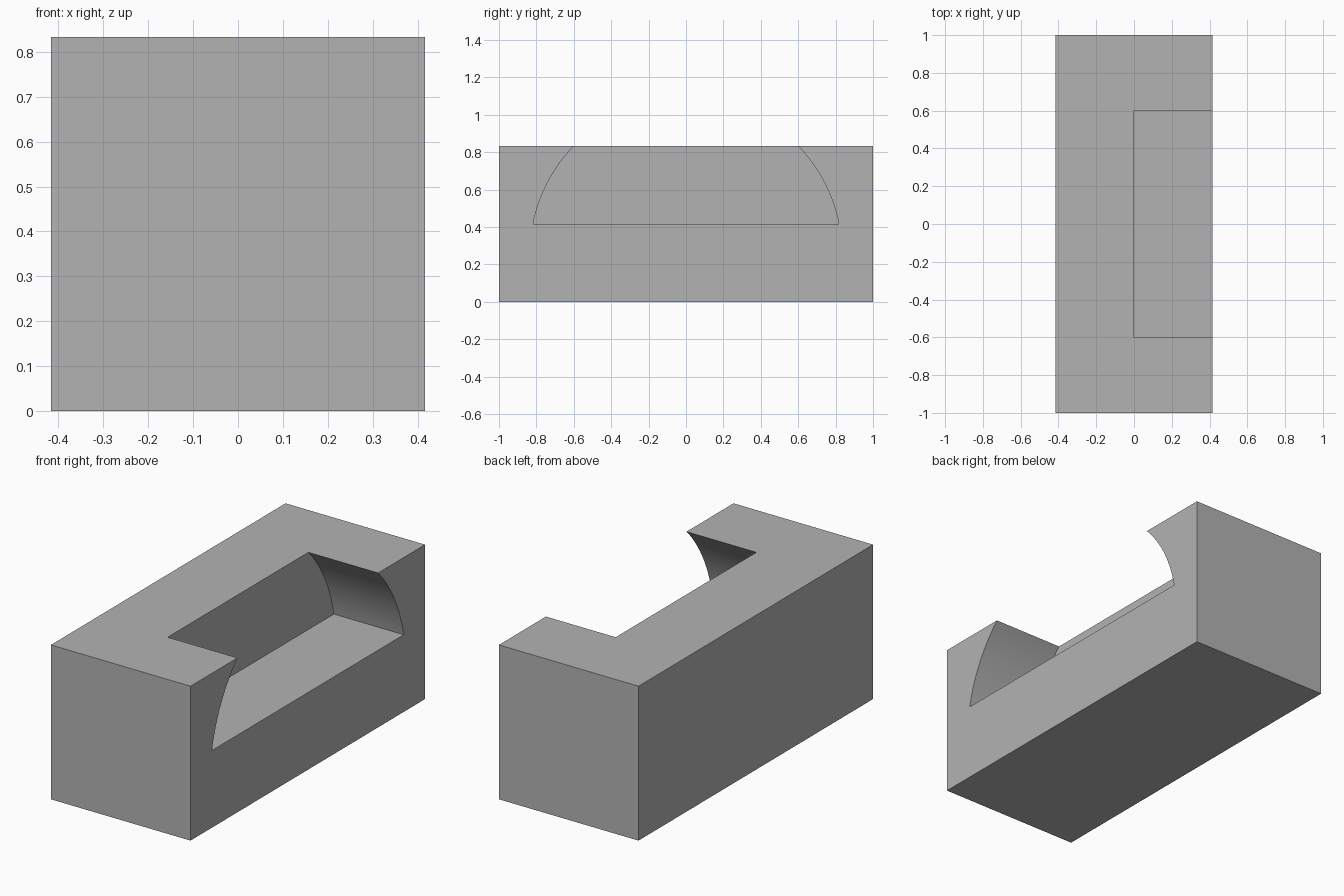
import bpy
import bmesh
import math

cube = bpy.data.objects.get("Cube")
if cube:
    bpy.data.objects.remove(cube, do_unlink=True)

HALF = 5 / 12            # half width of the block, also the notch floor height
RADIUS = 2 * HALF        # radius of the curved notch ends
AXIS_Z = 0.255           # height of the arc centre
STEPS = 80

# One plain grey
grey = bpy.data.materials.new("plain grey")
grey.use_nodes = True
colour = (0.45, 0.45, 0.45, 1)
grey.diffuse_color = colour
grey.node_tree.nodes["Principled BSDF"].inputs["Base Color"].default_value = colour


def prism(name, profile, x0, x1):
    """Extrude a (y, z) profile along x from x0 to x1."""
    bm = bmesh.new()
    face = bm.faces.new([bm.verts.new((x0, y, z)) for y, z in profile])
    new = bmesh.ops.extrude_face_region(bm, geom=[face])["geom"]
    moved = [v for v in new if isinstance(v, bmesh.types.BMVert)]
    bmesh.ops.translate(bm, verts=moved, vec=(x1 - x0, 0, 0))
    bmesh.ops.recalc_face_normals(bm, faces=bm.faces)
    mesh = bpy.data.meshes.new(name)
    bm.to_mesh(mesh)
    bm.free()
    mesh.materials.append(grey)
    obj = bpy.data.objects.new(name, mesh)
    bpy.context.collection.objects.link(obj)
    return obj


# Solid block
block = prism("notched_block", [(-1, 0), (1, 0), (1, 2 * HALF), (-1, 2 * HALF)], -HALF, HALF)

# Circle segment that cuts the notch, flat at the bottom
start = math.asin((HALF - AXIS_Z) / RADIUS)
angles = [start + (math.pi - 2 * start) * i / STEPS for i in range(STEPS + 1)]
arc = [(RADIUS * math.cos(a), AXIS_Z + RADIUS * math.sin(a)) for a in angles]
cutter = prism("notch_cutter", arc, 0, 2 * HALF)
cutter.hide_render = True

# Cut the notch from the left side, then drop the cutter
cut = block.modifiers.new("notch", "BOOLEAN")
cut.operation = "DIFFERENCE"
cut.solver = "EXACT"
cut.object = cutter
bpy.ops.object.select_all(action="DESELECT")
block.select_set(True)
bpy.context.view_layer.objects.active = block
bpy.ops.object.modifier_apply(modifier=cut.name)
bpy.data.objects.remove(cutter, do_unlink=True)

# Smooth the curved ends, keep the edges sharp
bpy.ops.object.shade_smooth_by_angle(angle=math.radians(20))
